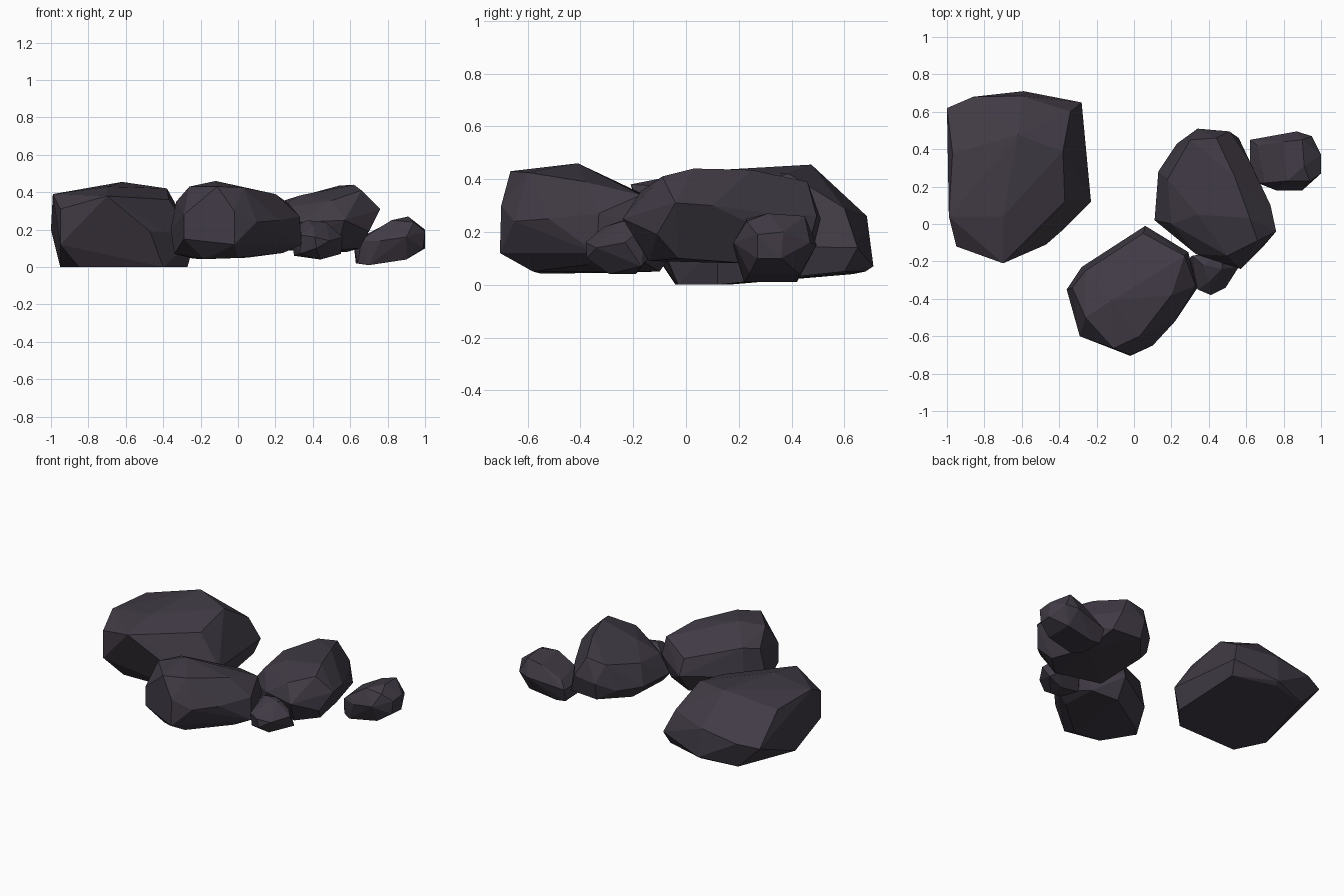
import bpy
import bmesh
import math

# One dark stone colour
stone = bpy.data.materials.new("dark stone")
stone.diffuse_color = (0.052, 0.043, 0.059, 1.0)


def rock(name, corners):
    """Faceted boulder: hull wrapped round its corner points, near-flat facets merged."""
    bm = bmesh.new()
    for c in corners:
        bm.verts.new(c)
    bmesh.ops.convex_hull(bm, input=bm.verts[:])
    inner = [v for v in bm.verts if not v.link_faces]
    bmesh.ops.delete(bm, geom=inner, context='VERTS')
    bmesh.ops.dissolve_limit(bm, angle_limit=math.radians(6),
                             verts=bm.verts[:], edges=bm.edges[:])
    bmesh.ops.recalc_face_normals(bm, faces=bm.faces[:])
    mesh = bpy.data.meshes.new(name)
    bm.to_mesh(mesh)
    bm.free()
    mesh.materials.append(stone)
    obj = bpy.data.objects.new(name, mesh)
    bpy.context.collection.objects.link(obj)
    return obj


# Large slab on the left: top, girdle, base
rock("large_left_rock", [
    (-0.62, 0.475, 0.455), (-0.38, 0.39, 0.42), (-0.37, 0.12, 0.36),
    (-0.70, 0.04, 0.43), (-0.99, 0.04, 0.39), (-0.97, 0.38, 0.375),
    (-0.70, -0.21, 0.38), (-0.95, -0.12, 0.31), (-0.95, -0.12, 0.12),
    (-0.47, -0.11, 0.19), (-0.39, -0.04, 0.19), (-0.23, 0.12, 0.15),
    (-1.00, 0.62, 0.20), (-0.86, 0.68, 0.22), (-0.60, 0.685, 0.26),
    (-0.34, 0.60, 0.29), (-0.59, 0.71, 0.07), (-0.28, 0.65, 0.14),
    (-0.95, 0.16, 0.0), (-0.85, -0.04, 0.0), (-0.40, -0.03, 0.0),
    (-0.27, 0.12, 0.0), (-0.30, 0.60, 0.05), (-0.59, 0.68, 0.05),
    (-0.84, 0.63, 0.04)])

# Front middle boulder
rock("front_rock", [
    (-0.12, -0.41, 0.46), (-0.26, -0.50, 0.43), (-0.11, -0.665, 0.43),
    (0.03, -0.60, 0.425), (0.20, -0.38, 0.39), (0.27, -0.17, 0.34),
    (0.05, -0.05, 0.29), (-0.26, -0.25, 0.37), (-0.33, -0.34, 0.35),
    (-0.36, -0.35, 0.20), (-0.29, -0.60, 0.28), (-0.29, -0.60, 0.15),
    (-0.28, -0.23, 0.18), (0.06, -0.01, 0.18), (0.29, -0.15, 0.22),
    (0.33, -0.33, 0.27), (0.34, -0.34, 0.12), (0.22, -0.52, 0.25),
    (0.10, -0.65, 0.24), (-0.02, -0.70, 0.30), (-0.02, -0.705, 0.12),
    (-0.34, -0.38, 0.07), (-0.18, -0.55, 0.042), (0.0, -0.58, 0.05),
    (0.24, -0.38, 0.075), (0.22, -0.15, 0.08), (0.05, -0.10, 0.05),
    (-0.24, -0.28, 0.045)])

# Middle right boulder
rock("right_rock", [
    (0.62, 0.03, 0.44), (0.54, 0.25, 0.435), (0.44, 0.46, 0.39),
    (0.30, 0.45, 0.37), (0.66, -0.09, 0.41), (0.50, -0.17, 0.355),
    (0.34, 0.05, 0.385), (0.20, 0.0, 0.31), (0.18, 0.24, 0.335),
    (0.76, -0.04, 0.31), (0.73, 0.10, 0.30), (0.62, 0.33, 0.27),
    (0.51, 0.495, 0.26), (0.34, 0.51, 0.25), (0.57, -0.24, 0.25),
    (0.70, -0.11, 0.19), (0.33, -0.16, 0.24), (0.11, 0.02, 0.20),
    (0.13, 0.28, 0.20), (0.23, 0.43, 0.20), (0.56, 0.46, 0.13),
    (0.35, 0.48, 0.13), (0.65, -0.03, 0.10), (0.53, -0.14, 0.09),
    (0.22, -0.06, 0.09), (0.20, 0.30, 0.12), (0.58, 0.25, 0.08)])

# Pebble tucked between the two middle boulders
rock("small_front_pebble", [
    (0.37, -0.22, 0.25), (0.47, -0.24, 0.24), (0.48, -0.15, 0.23),
    (0.31, -0.17, 0.22), (0.40, -0.31, 0.22), (0.29, -0.19, 0.12),
    (0.34, -0.35, 0.17), (0.41, -0.38, 0.16), (0.42, -0.375, 0.10),
    (0.49, -0.34, 0.14), (0.56, -0.23, 0.16), (0.55, -0.17, 0.07),
    (0.50, -0.14, 0.10), (0.33, -0.32, 0.07), (0.44, -0.29, 0.04),
    (0.44, -0.19, 0.04), (0.30, -0.19, 0.06)])

# Small stone at the far right
rock("small_right_rock", [
    (0.91, 0.31, 0.27), (0.90, 0.45, 0.26), (0.82, 0.23, 0.25),
    (0.80, 0.44, 0.235), (0.94, 0.23, 0.24), (0.70, 0.22, 0.175),
    (0.66, 0.42, 0.16), (1.0, 0.37, 0.20), (1.0, 0.27, 0.19),
    (1.0, 0.36, 0.10), (0.99, 0.27, 0.10), (0.90, 0.18, 0.16),
    (0.76, 0.18, 0.14), (0.66, 0.22, 0.14), (0.62, 0.30, 0.11),
    (0.62, 0.45, 0.11), (0.87, 0.495, 0.15), (0.95, 0.47, 0.16),
    (0.90, 0.24, 0.04), (0.90, 0.43, 0.04), (0.70, 0.22, 0.01),
    (0.70, 0.42, 0.01), (0.64, 0.25, 0.02), (0.63, 0.42, 0.02)])
